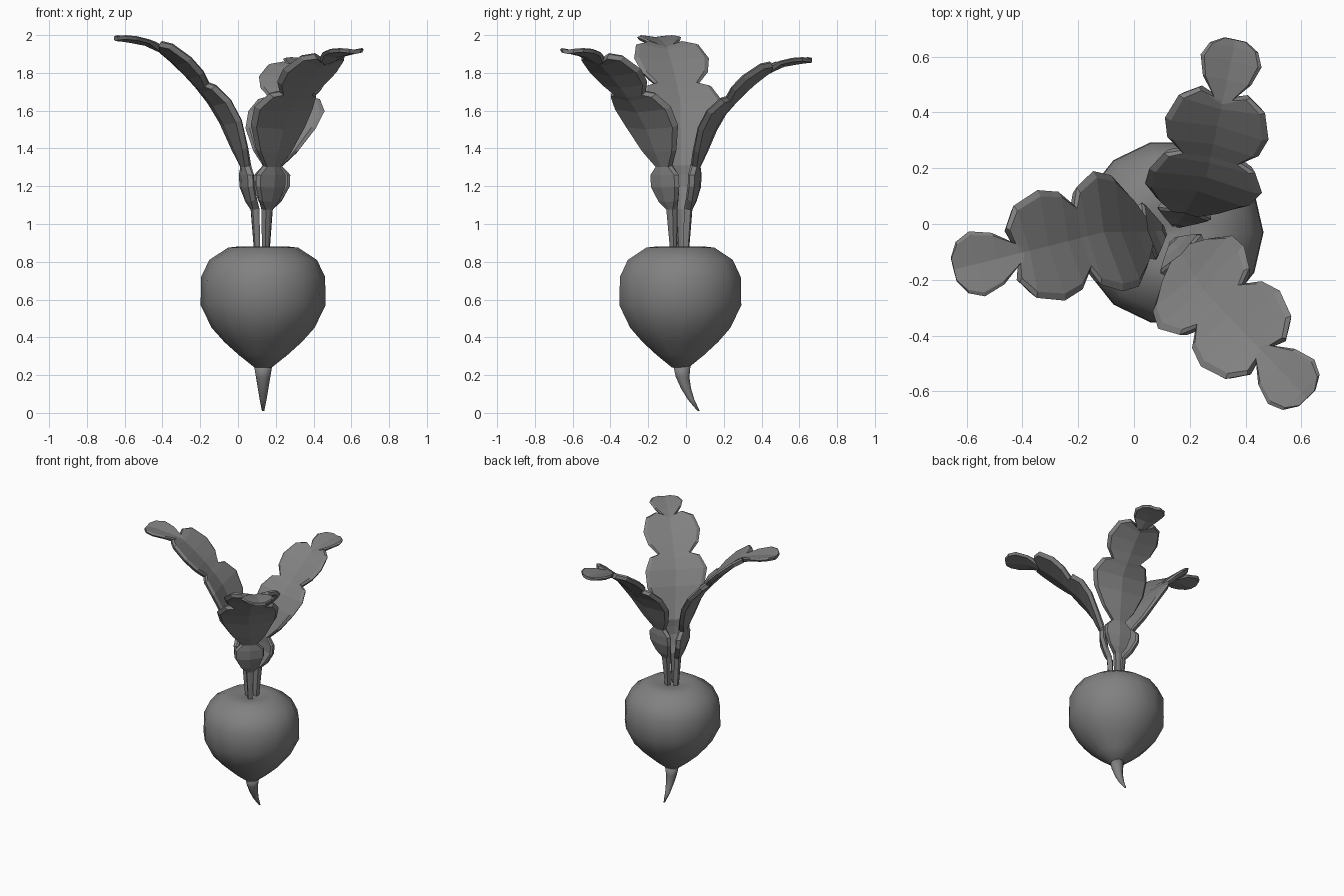
import bpy, bmesh, math
from mathutils import Vector

if "Cube" in bpy.data.objects:
    bpy.data.objects.remove(bpy.data.objects["Cube"], do_unlink=True)

grey = bpy.data.materials.new("plain_grey")
grey.use_nodes = True
COLOUR = (0.22, 0.22, 0.22, 1)
grey.diffuse_color = COLOUR
grey.node_tree.nodes["Principled BSDF"].inputs["Base Color"].default_value = COLOUR

CX, CY = 0.133, -0.03


def finish(name, bm, smooth):
    bmesh.ops.recalc_face_normals(bm, faces=bm.faces)
    mesh = bpy.data.meshes.new(name)
    bm.to_mesh(mesh)
    bm.free()
    mesh.materials.append(grey)
    obj = bpy.data.objects.new(name, mesh)
    bpy.context.collection.objects.link(obj)
    for p in mesh.polygons:
        p.use_smooth = smooth


def loft(bm, rings):
    """Bridge closed rings of points with quads and cap both ends."""
    rows = [[bm.verts.new(p) for p in ring] for ring in rings]
    n = len(rows[0])
    for a, b in zip(rows, rows[1:]):
        for i in range(n):
            j = (i + 1) % n
            bm.faces.new((a[i], a[j], b[j], b[i]))
    bm.faces.new(rows[0])
    bm.faces.new(rows[-1])


def round_part(name, rings, sides):
    """Stack of circles given as (y offset, z, radius)."""
    bm = bmesh.new()
    loft(bm, [[(CX + r * math.cos(math.tau * i / sides),
                CY + dy + r * math.sin(math.tau * i / sides), z)
               for i in range(sides)] for dy, z, r in rings])
    finish(name, bm, True)


# Bulb with a dimpled top
round_part("bulb", [(0, z, r) for z, r in (
    (0.24, 0.045), (0.305, 0.127), (0.375, 0.205), (0.45, 0.272), (0.57, 0.331),
    (0.72, 0.328), (0.81, 0.285), (0.875, 0.185), (0.882, 0.12), (0.868, 0.05),
    (0.86, 0.01))], 14)

# Tail root curling to the back
round_part("root", [(0.008, 0.25, 0.048), (0.012, 0.19, 0.038), (0.03, 0.13, 0.028),
                    (0.057, 0.07, 0.018), (0.097, 0.01, 0.006)], 10)

# Leaf stations: outward distance, height, half width, forward sweep of the edges
STATIONS = (
    (0.0, 0.85, 0.015, 0), (0.01, 1.08, 0.028, 0), (0.04, 1.13, 0.07, 0),
    (0.068, 1.2, 0.105, 0), (0.072, 1.26, 0.105, 0), (0.07, 1.31, 0.055, 0),
    (0.115, 1.4, 0.13, 0), (0.18, 1.54, 0.205, 0), (0.25, 1.645, 0.222, 0),
    (0.31, 1.715, 0.18, 0.01), (0.335, 1.74, 0.12, 0), (0.385, 1.795, 0.18, 0),
    (0.46, 1.865, 0.204, 0), (0.53, 1.922, 0.17, 0.03), (0.55, 1.935, 0.1, 0.05),
    (0.565, 1.943, 0.04, 0.01), (0.65, 1.965, 0.095, 0), (0.73, 1.98, 0.12, 0),
    (0.785, 1.988, 0.095, 0), (0.815, 1.99, 0.045, 0))
NECK = 1.31


def leaf(name, stem, axis, angle, reach, rise, width):
    """Lobed blade on a stem, curving outward along the given angle."""
    out = Vector((math.cos(angle), math.sin(angle), 0))
    side = Vector((-out.y, out.x, 0))
    spine = []
    for s, z, w, sweep in STATIONS:
        root = Vector(stem).lerp(Vector(axis), min(1, s / 0.25))
        p = Vector((root.x, root.y, 0)) + out * s * reach
        p.z = z if z <= NECK else NECK + (z - NECK) * rise
        spine.append((p, w * width, sweep, 0.011 if s > 0.6 else 0.018))
    rings = []
    for i, (p, w, sweep, thick) in enumerate(spine):
        a, b = spine[max(i - 1, 0)][0], spine[min(i + 1, len(spine) - 1)][0]
        along = (b - a).normalized()
        up = along.cross(side).normalized()
        if up.z < 0:
            up = -up
        t = min(thick, w * 0.9)

        def point(k, drop):
            lift = w * 0.14 * abs(k) - drop * t
            return p + side * w * k + along * sweep * abs(k) + up * lift

        rings.append([point(-1, 0.7), point(-0.88, 0), point(0, 0), point(0.88, 0),
                      point(1, 0.7), point(0.9, 2), point(0, 2), point(-0.9, 2)])
    bm = bmesh.new()
    loft(bm, rings)
    finish(name, bm, False)


leaf("right_leaf", (0.113, -0.025), (0.13, 0.03), math.radians(194), 0.98, 1.0, 1.0)
leaf("back_leaf", (0.15, -0.01), (0.213, -0.05), math.radians(78), 0.89, 0.83, 0.93)
leaf("front_leaf", (0.138, -0.057), (0.087, -0.067), math.radians(-46.3), 0.945, 0.9, 0.96)
